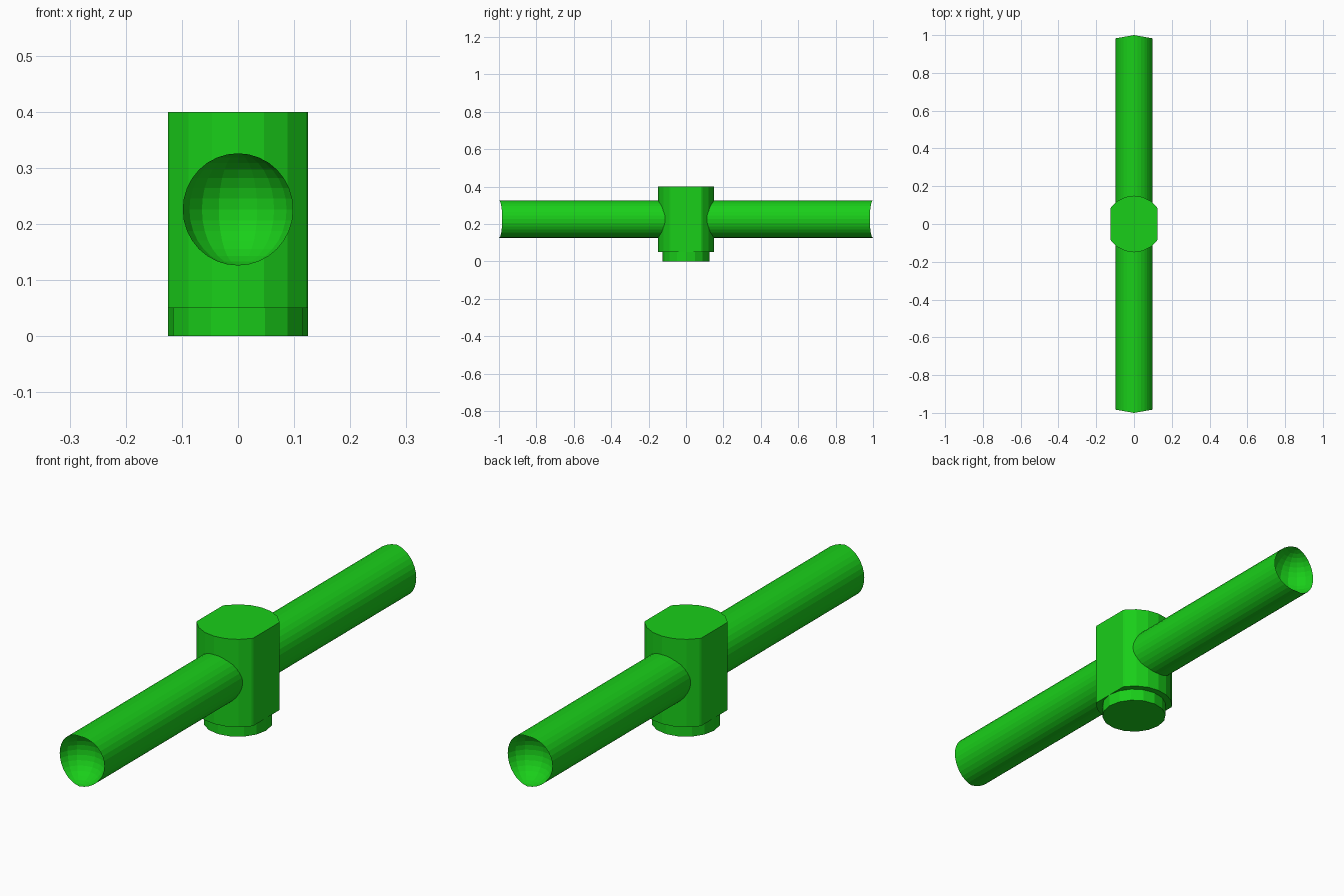
import bpy
import bmesh
from math import pi
from mathutils import Matrix, Vector

if "Cube" in bpy.data.objects:
    bpy.data.objects.remove(bpy.data.objects["Cube"])

green = bpy.data.materials.new("green")
green.diffuse_color = (0.01, 0.62, 0.01, 1)
green.use_nodes = True
green.node_tree.nodes["Principled BSDF"].inputs["Base Color"].default_value = green.diffuse_color


def finish(bm, name):
    bmesh.ops.recalc_face_normals(bm, faces=bm.faces)
    mesh = bpy.data.meshes.new(name)
    bm.to_mesh(mesh)
    bm.free()
    mesh.materials.append(green)
    obj = bpy.data.objects.new(name, mesh)
    bpy.context.collection.objects.link(obj)
    return obj


def add_cylinder(bm, radius, z0, z1, sides):
    # first vertex on the +x axis
    place = Matrix.Translation((0, 0, (z0 + z1) / 2)) @ Matrix.Rotation(pi / 2, 4, 'Z')
    bmesh.ops.create_cone(bm, cap_ends=True, segments=sides, radius1=radius,
                          radius2=radius, depth=z1 - z0, matrix=place)


# Hub: upright cylinder with two flats on the left and right
bm = bmesh.new()
add_cylinder(bm, 0.15, 0.05, 0.4, 20)
for side in (-1, 1):
    bmesh.ops.bisect_plane(bm, geom=bm.verts[:] + bm.edges[:] + bm.faces[:],
                           plane_co=(side * 0.125, 0, 0), plane_no=(side, 0, 0),
                           clear_outer=True)
    bmesh.ops.holes_fill(bm, edges=[e for e in bm.edges if e.is_boundary], sides=0)
hub = finish(bm, "hub_with_rod")

# Foot: short narrower cylinder under the hub
bm = bmesh.new()
add_cylinder(bm, 0.125, 0, 0.05, 16)
finish(bm, "foot")

# Rod: tube wall bridged between two inward half-sphere dents
bm = bmesh.new()
for end in (-1, 1):
    verts = bmesh.ops.create_uvsphere(bm, u_segments=18, v_segments=16, radius=0.1)["verts"]
    outside = [v for v in verts if v.co.y * end > 1e-5]
    bmesh.ops.delete(bm, geom=outside, context='VERTS')
    kept = [v for v in verts if v.is_valid]
    bmesh.ops.translate(bm, verts=kept, vec=Vector((0, end, 0.226)))
rims = [e for e in bm.edges if e.is_boundary]
bmesh.ops.bridge_loops(bm, edges=rims)
rod = finish(bm, "rod")

# Merge the rod into the hub
union = hub.modifiers.new("union", 'BOOLEAN')
union.operation = 'UNION'
union.solver = 'EXACT'
union.object = rod
bpy.context.view_layer.objects.active = hub
hub.select_set(True)
bpy.ops.object.modifier_apply(modifier=union.name)
bpy.data.objects.remove(rod)
